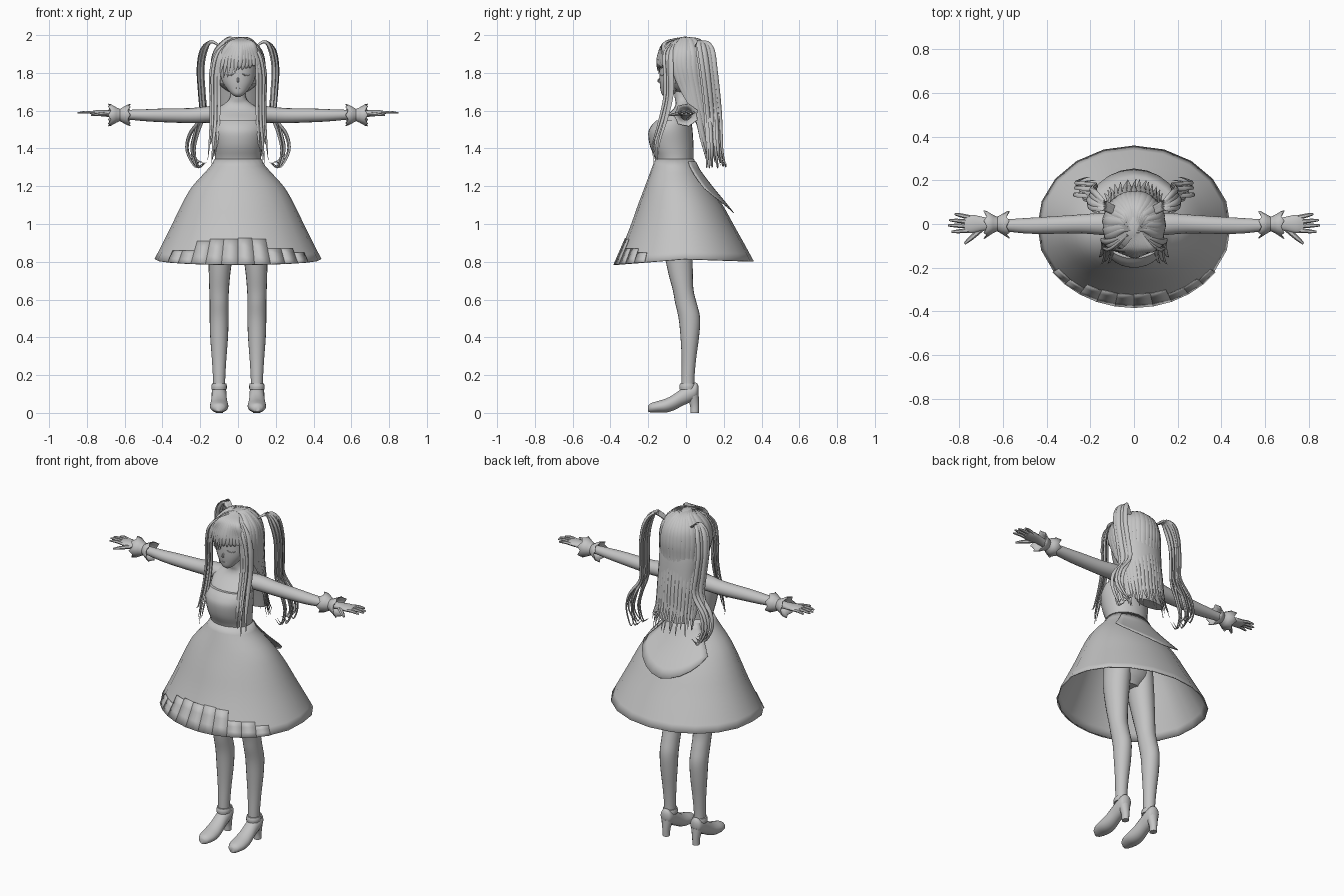
import bpy, bmesh, random
from math import sin, cos, pi, radians
from mathutils import Vector

cube = bpy.data.objects.get("Cube")
if cube:
    bpy.data.objects.remove(cube, do_unlink=True)
random.seed(4)

grey = bpy.data.materials.new("plain grey")
grey.use_nodes = True
grey.diffuse_color = (0.55, 0.55, 0.55, 1)
grey.node_tree.nodes["Principled BSDF"].inputs["Base Color"].default_value = (0.55, 0.55, 0.55, 1)


def finish(bm, name, mirror=False, solid=0, angle=45):
    bmesh.ops.recalc_face_normals(bm, faces=bm.faces)
    me = bpy.data.meshes.new(name)
    bm.to_mesh(me)
    bm.free()
    me.materials.append(grey)
    me.shade_smooth()
    me.set_sharp_from_angle(angle=radians(angle))
    ob = bpy.data.objects.new(name, me)
    bpy.context.scene.collection.objects.link(ob)
    if mirror:
        ob.modifiers.new("Mirror", "MIRROR").use_mirror_merge = False
    if solid:
        ob.modifiers.new("Solidify", "SOLIDIFY").thickness = solid
    return ob


def smooth(rows, sub):
    # Catmull-Rom curve through rows of any length
    p = [Vector(r) for r in rows]
    p = [p[0] * 2 - p[1]] + p + [p[-1] * 2 - p[-2]]
    out = []
    for a, b, c, d in zip(p, p[1:], p[2:], p[3:]):
        for i in range(sub):
            t = i / sub
            out.append((b * 2 + (c - a) * t + (a * 2 - b * 5 + c * 4 - d) * t * t
                        + (b * 3 - a - c * 3 + d) * t ** 3) * 0.5)
    return out + [p[-2]]


def tube(bm, rings, cap=True):
    vs = [[bm.verts.new(p) for p in r] for r in rings]
    n = len(vs[0])
    for a, b in zip(vs, vs[1:]):
        for i in range(n):
            bm.faces.new((a[i], a[(i + 1) % n], b[(i + 1) % n], b[i]))
    if cap:
        bm.faces.new(vs[0])
        bm.faces.new(vs[-1])


def ring(c, u, v, n):
    return [c + u * cos(2 * pi * i / n) + v * sin(2 * pi * i / n) for i in range(n)]


def stack(bm, rows, axis="z", n=20, sub=4):
    # elliptical sections: position on axis, two centre values, two radii
    k = "xyz".index(axis)
    o = [i for i in range(3) if i != k]
    rings = []
    for t, a, b, ra, rb in smooth(rows, sub):
        c, u, v = Vector(), Vector(), Vector()
        c[k], c[o[0]], c[o[1]] = t, a, b
        u[o[0]], v[o[1]] = ra, rb
        rings.append(ring(c, u, v, n))
    tube(bm, rings)


def strand(bm, pts, w, th, out=None, root=0.5, tip=0.06, sub=5):
    # flat tapering strand along a curve
    path = smooth(pts, sub)
    rings = []
    for i, p in enumerate(path):
        t = i / (len(path) - 1)
        d = (path[min(i + 1, len(path) - 1)] - path[max(i - 1, 0)]).normalized()
        nrm = Vector(out) if out else Vector((p.x, p.y, 0.02))
        side = d.cross(nrm).normalized()
        s = min(1, root + 3 * t) * (1 - (1 - tip) * t ** 3)
        rings.append(ring(p, side * w * s, side.cross(d) * th * s, 6))
    tube(bm, rings)


def part(name, rows, axis="z", n=20, mirror=False):
    bm = bmesh.new()
    stack(bm, rows, axis, n)
    return finish(bm, name, mirror)


# body and bodice
part("chest_and_neck", [(1.4, 0, -.06, .11, .09), (1.5, 0, -.07, .125, .095), (1.55, 0, -.055, .13, .085),
                        (1.6, 0, -.02, .13, .055), (1.635, 0, -.01, .075, .045), (1.67, 0, -.02, .042, .04),
                        (1.75, 0, -.03, .04, .04)])
part("bodice", [(1.28, 0, -.06, .13, .1), (1.34, 0, -.06, .122, .1), (1.41, 0, -.075, .13, .115),
                (1.48, 0, -.082, .14, .118), (1.52, 0, -.076, .14, .108), (1.548, 0, -.066, .135, .092)], n=28)
part("hips", [(.92, 0, -.045, .06, .05), (1.0, 0, -.045, .14, .09), (1.15, 0, -.05, .15, .1), (1.3, 0, -.06, .12, .09)])
part("legs", [(1.05, .075, -.05, .07, .09), (.9, .088, -.045, .07, .08), (.75, .097, -.03, .058, .066),
              (.65, .1, -.015, .052, .055), (.58, .1, 0, .05, .057), (.5, .1, .018, .05, .057),
              (.4, .1, .02, .047, .049), (.28, .1, .015, .038, .038), (.17, .1, .01, .032, .034),
              (.08, .1, .01, .032, .036)], mirror=True)
part("arms", [(.08, -.005, 1.58, .05, .042), (.15, 0, 1.58, .05, .044), (.25, 0, 1.574, .043, .04),
              (.4, -.006, 1.575, .039, .036), (.5, -.008, 1.576, .035, .031), (.62, -.005, 1.58, .025, .023),
              (.68, 0, 1.584, .03, .018), (.74, 0, 1.588, .042, .016), (.775, 0, 1.588, .036, .01)],
     "x", 16, True)

# fingers and thumb
bm = bmesh.new()
for y0, x1, y1 in [(.03, .82, .046), (.01, .845, .018), (-.01, .85, -.006), (-.029, .835, -.036)]:
    strand(bm, [(.75, y0, 1.588), ((.75 + x1) / 2, (y0 + y1) / 2, 1.592), (x1, y1, 1.588)],
           .0105, .009, (0, 0, 1), 1, .45)
strand(bm, [(.69, -.015, 1.584), (.735, -.055, 1.58), (.775, -.09, 1.575)], .013, .011, (0, 0, 1), 1, .4)
finish(bm, "fingers", True)

# wrist cuffs with zigzag rims and hanging ribbon ends
bm = bmesh.new()
rings = []
for x, r, zig in [(.585, .056, -.014), (.61, .042, 0), (.625, .033, 0), (.645, .042, 0), (.672, .058, .014)]:
    rings.append([Vector((x + zig * (i % 2), r * (1 + abs(zig) * 14 * (i % 2)) * cos(i * pi / 7),
                          1.577 + r * (1 + abs(zig) * 5 * (i % 2)) * sin(i * pi / 7))) for i in range(14)])
tube(bm, rings, False)
finish(bm, "wrist_cuffs", True, .005, 30)

# shoes, heels and ankle straps
part("shoes", [(-.2, .1, .022, .016, .016), (-.185, .1, .027, .034, .025), (-.15, .1, .032, .047, .031),
               (-.11, .1, .038, .049, .037), (-.07, .1, .053, .045, .042), (-.02, .1, .083, .04, .047),
               (.03, .1, .108, .039, .048), (.055, .1, .118, .032, .042), (.066, .1, .122, .014, .02)], "y", 18, True)
part("shoe_heels", [(0, .1, .046, .02, .022), (.04, .1, .045, .022, .024), (.1, .1, .035, .035, .032)], "z", 12, True)
part("ankle_straps", [(.125, .1, .008, .04, .043), (.14, .1, .008, .041, .044), (.155, .1, .009, .038, .041)], "z", 18, True)

# skirt
bell = smooth([(1.345, -.06, .123, .102), (1.3, -.06, .15, .12), (1.2, -.045, .242, .172), (1.1, -.03, .3, .225),
               (1.0, -.02, .348, .27), (.9, -.012, .398, .318), (.77, -.005, .465, .382)], 3)


def skirt_point(a, z, off=0):
    for p, q in zip(bell, bell[1:]):
        if z >= q[0]:
            break
    r = p.lerp(q, (p[0] - z) / (p[0] - q[0]))
    return Vector(((r[2] + off) * cos(a), r[1] + (r[3] + off) * sin(a), z))


def hem(a):
    return .815 - .03 * max(0, -sin(a)) - .012 * max(0, sin(a))


bm = bmesh.new()
angles = [2 * pi * i / 20 for i in range(20)]
tube(bm, [[skirt_point(a, 1.345 + (hem(a) - 1.345) * k / 14) for a in angles] for k in range(15)], False)
finish(bm, "skirt", solid=.006)

# loose pointed panel at the back of the skirt
bm = bmesh.new()
cols = []
for i in range(11):
    u = i / 5 - 1
    a = pi / 2 + u * .85
    low = 1.06 + .13 * abs(u) ** 1.6
    cols.append([bm.verts.new(skirt_point(a, 1.33 + (low - 1.33) * k / 6, .006 + .03 * (k / 6) ** 2)) for k in range(7)])
for a, b in zip(cols, cols[1:]):
    for k in range(6):
        bm.faces.new((a[k], b[k], b[k + 1], a[k + 1]))
finish(bm, "back_skirt_panel", solid=.004)

# stepped patches along the front hem
bm = bmesh.new()
for i, top in enumerate([.86, .86, .91, .92, .92, .925, .92, .87, .87, .85]):
    a0, a1 = [radians(-145 + 11 * j) for j in (i, i + 1)]
    quad = []
    for k in range(4):
        quad.append([bm.verts.new(skirt_point(a, top + (hem(a) - top) * k / 3, .004)) for a in (a0, a1)])
    for p, q in zip(quad, quad[1:]):
        bm.faces.new((p[0], p[1], q[1], q[0]))
finish(bm, "front_hem_patches", solid=.003)

# face with nose, closed eyes and mouth
part("face", [(1.672, 0, -.1, .01, .01), (1.688, 0, -.095, .034, .034), (1.72, 0, -.08, .062, .056),
              (1.76, 0, -.06, .086, .08), (1.82, 0, -.04, .1, .1), (1.88, 0, -.03, .108, .105),
              (1.94, 0, -.02, .09, .095)], n=28)
bm = bmesh.new()
strand(bm, [(0, -.136, 1.775), (0, -.148, 1.757), (0, -.137, 1.75)], .006, .005, (0, -1, 0), .5, .5)
strand(bm, [(-.016, -.133, 1.722), (0, -.136, 1.718), (.016, -.133, 1.722)], .002, .003, (0, -1, 0), .5, .5)
for s in (-1, 1):
    strand(bm, [(s * .024, -.138, 1.795), (s * .045, -.129, 1.785), (s * .068, -.112, 1.795)],
           .003, .004, (0, -1, 0), .5, .4)
finish(bm, "face_features")


# hair cap
def skull(az, el, k=1.0):
    return (.138 * k * cos(az) * cos(el), -.005 + .152 * k * sin(az) * cos(el), 1.84 + .155 * k * sin(el))


bm = bmesh.new()
bmesh.ops.create_uvsphere(bm, u_segments=28, v_segments=18, radius=1)
for v in bm.verts:
    v.co = Vector((v.co.x * .132, v.co.y * .146 - .005, v.co.z * .15 + 1.84))
bare = [f for f in bm.faces if f.calc_center_median().y < -.06 and f.calc_center_median().z < 1.91]
bmesh.ops.delete(bm, geom=bare, context="FACES")
finish(bm, "hair_cap", angle=60)

# long back hair: inner mass and overlapping strands
part("back_hair_mass", [(1.37, 0, .135, .09, .035), (1.5, 0, .115, .105, .05), (1.62, 0, .085, .115, .07),
                        (1.75, 0, .055, .125, .09), (1.85, 0, .02, .12, .11)], n=24)
bm = bmesh.new()
for i in range(23):
    az = radians(-22 + 224 * i / 22)
    c, s = cos(az), max(0, sin(az))
    k = random.uniform(.98, 1.01)
    end = random.uniform(1.29, 1.36) + .03 * (1 - s)
    strand(bm, [(.02 * c, -.03, 1.985), skull(az, 1.05, k), skull(az, .5, k), skull(az, -.05, k),
                (.13 * c, .025 + .115 * sin(az), 1.72), (.124 * c, .06 + .1 * s, 1.57),
                (.125 * c, .085 + .09 * s, 1.44), (.128 * c + random.uniform(-.015, .015), .11 + .095 * s, end)],
           random.uniform(.02, .026), .009, root=.2)
finish(bm, "back_hair_strands", angle=60)

# swept fringe
bm = bmesh.new()
for i in range(12):
    x = -.105 + .019 * i
    tip = 1.765 + (x + .1) * .42 + random.uniform(-.012, .012)
    strand(bm, [(.02 + x * .1, -.04, 1.985), (.02 + x * .55, -.115, 1.955), (x * .9 + .006, -.15 + abs(x) * .35, 1.89),
                (x, -.156 + abs(x) * .4, 1.84), (x * 1.02 - .008, -.148 + abs(x) * .4, tip)], .017, .007, root=.3)
finish(bm, "fringe", angle=60)

# long locks framing the face
bm = bmesh.new()
for dx, dy, w, low in [(0, 0, .02, 1.32), (-.02, -.008, .013, 1.36), (.02, .02, .017, 1.34), (.012, -.012, .01, 1.42)]:
    strand(bm, [(.03, -.05, 1.98), (.1 + dx * .5, -.1 + dy, 1.91), (.122 + dx, -.1 + dy, 1.8), (.122 + dx, -.1 + dy, 1.68),
                (.122 + dx, -.125 + dy, 1.56), (.13 + dx, -.16 + dy, 1.44), (.14 + dx, -.172 + dy, low)],
           w, .009, root=.3)
finish(bm, "front_locks", True, angle=60)

# wavy twin tails
bm = bmesh.new()
for i in range(8):
    dx, dy = random.uniform(-.02, .008), -.035 + .011 * i
    wave = random.uniform(-.035, .01)
    strand(bm, [(.085, .06 + dy * .4, 1.93), (.14, .085 + dy * .5, 1.965), (.19 + dx, .1 + dy, 1.92),
                (.207 + dx, .115 + dy, 1.82), (.2 + dx, .13 + dy, 1.69), (.195 + dx, .14 + dy, 1.58),
                (.245 + wave, .145 + dy, 1.48), (.262 + wave, .15 + dy, 1.39),
                (.225 + wave * .5, .155 + dy * 1.3, random.uniform(1.3, 1.34)),
                (.2 + wave, .16 + dy * 1.3, 1.325)], random.uniform(.013, .019), .009, root=.4)
finish(bm, "twin_tails", True, angle=60)
